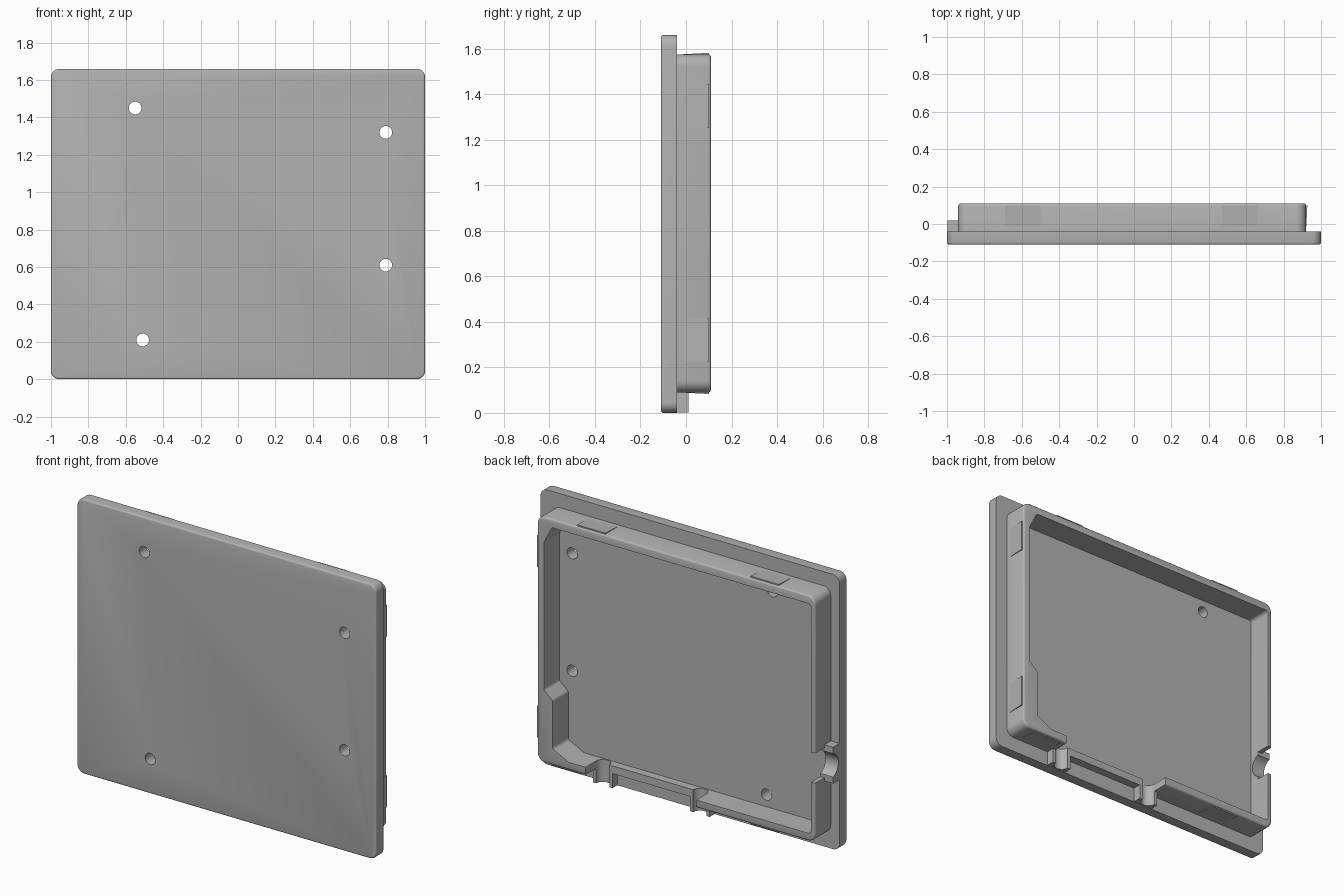
import bpy, bmesh, math
from mathutils import Vector

if "Cube" in bpy.data.objects:
    bpy.data.objects.remove(bpy.data.objects["Cube"])

grey = bpy.data.materials.new("plain grey")
grey.use_nodes = True
COLOUR = (0.45, 0.45, 0.45, 1)
grey.diffuse_color = COLOUR
grey.node_tree.nodes["Principled BSDF"].inputs["Base Color"].default_value = COLOUR


def rounded(points, radius, steps=6):
    """Round every corner of an (x, z) outline."""
    out = []
    for i, p in enumerate(points):
        p = Vector(p)
        a = (Vector(points[i - 1]) - p).normalized()
        b = (Vector(points[(i + 1) % len(points)]) - p).normalized()
        half = a.angle(b) / 2
        reach = radius / math.tan(half)
        centre = p + (a + b).normalized() * radius / math.sin(half)
        start, end = p + a * reach - centre, p + b * reach - centre
        for k in range(steps + 1):
            d = start.lerp(end, k / steps).normalized()
            out.append(centre + d * radius)
    return out


def rect(x0, x1, z0, z1):
    return [(x0, z0), (x1, z0), (x1, z1), (x0, z1)]


def prism(name, outline, y0, y1, bevel_y=None, bevel=0.012):
    """Extrude an (x, z) outline along y, softening the rim at bevel_y."""
    bm = bmesh.new()
    face = bm.faces.new([bm.verts.new((x, y0, z)) for x, z in outline])
    side = bmesh.ops.extrude_face_region(bm, geom=[face])["geom"]
    bmesh.ops.translate(bm, vec=(0, y1 - y0, 0),
                        verts=[g for g in side if isinstance(g, bmesh.types.BMVert)])
    bmesh.ops.recalc_face_normals(bm, faces=bm.faces)
    if bevel_y is not None:
        rim = [e for e in bm.edges if all(abs(v.co.y - bevel_y) < 1e-5 for v in e.verts)]
        bmesh.ops.bevel(bm, geom=rim, offset=bevel, segments=3, profile=0.5, affect='EDGES')
    mesh = bpy.data.meshes.new(name)
    bm.to_mesh(mesh)
    bm.free()
    mesh.materials.append(grey)
    ob = bpy.data.objects.new(name, mesh)
    bpy.context.collection.objects.link(ob)
    return ob


def cylinder(name, radius, depth, location, axis, sides=32):
    rotation = {'X': (0, math.pi / 2, 0), 'Y': (math.pi / 2, 0, 0), 'Z': (0, 0, 0)}[axis]
    bpy.ops.mesh.primitive_cylinder_add(vertices=sides, radius=radius, depth=depth,
                                        location=location, rotation=rotation)
    ob = bpy.context.object
    ob.name = name
    ob.data.materials.append(grey)
    return ob


def cut(target, cutters):
    """Subtract the cutters and bake the result."""
    for c in cutters:
        mod = target.modifiers.new("cut", 'BOOLEAN')
        mod.operation, mod.solver, mod.object = 'DIFFERENCE', 'EXACT', c
    bpy.context.view_layer.update()
    graph = bpy.context.evaluated_depsgraph_get()
    target.data = bpy.data.meshes.new_from_object(target.evaluated_get(graph))
    target.modifiers.clear()


FRONT, FLOOR, BACK = -0.11, -0.04, 0.11
LIP = 0.01
SADDLES = (0.55, -0.10)

# Base plate with four screw holes
plate = prism("base_plate", rounded(rect(-1, 1, 0, 1.66), 0.045), FRONT, FLOOR, FRONT, 0.01)
holes = [cylinder("hole_cutter", 0.034, 0.4, (x, 0, z), 'Y')
         for x, z in ((-0.55, 1.45), (0.79, 1.32), (0.79, 0.61), (-0.51, 0.21))]
cut(plate, holes)

# Raised rim wall, thicker at the lower left
wall = prism("rim_wall", rounded(rect(-0.94, 0.92, 0.09, 1.575), 0.05), FLOOR - 0.03, BACK, BACK)
inside = [(-0.912, 0.137), (0.71, 0.137), (0.815, 0.19), (0.815, 0.48),
          (0.874, 0.53), (0.874, 1.42), (0.82, 1.525), (-0.912, 1.525)]
pocket = prism("pocket_cutter", rounded(inside, 0.02), -0.2, 0.3)

# Cable openings: a long lowered gap in the bottom wall, and round grooves
gap = prism("gap_cutter", rect(SADDLES[1] - 0.045, SADDLES[0] + 0.045, -0.1, 0.2), LIP, 0.3)
grooves = [cylinder("groove_cutter", 0.045, 0.5, (x, LIP, 0.1), 'Z') for x in SADDLES]
PORT_Z = 0.54
port = cylinder("port_cutter", 0.075, 0.3, (-0.97, 0.045, PORT_Z), 'X')
port_gap = prism("port_gap_cutter", rect(-1.2, -0.8, PORT_Z - 0.09, PORT_Z + 0.09), 0.02, 0.3)
cut(wall, [pocket, gap, port, port_gap] + grooves)

# Saddles that carry the grooves out to the plate edge
saddles = []
for x, groove in zip(SADDLES, grooves):
    s = prism("cable_saddle", rect(x - 0.065, x + 0.065, 0.002, 0.1), FLOOR - 0.01, LIP)
    cut(s, [groove])
    saddles.append(s)
side = prism("side_saddle", rect(-0.998, -0.93, PORT_Z - 0.11, PORT_Z + 0.11), FLOOR - 0.01, 0.02)
cut(side, [port])
saddles.append(side)


# Snap wedges: flush near the plate, slightly proud near the back edge
def snap(name, centre, outward, width=0.19):
    out = Vector(outward)
    along = Vector((0, 0, 1)) if out.x else Vector((1, 0, 0))
    base = Vector(centre)
    profile = ((-0.01, -0.008), (-0.01, 0.001), (0.10, 0.007), (0.10, -0.008))
    bm = bmesh.new()
    ends = [[bm.verts.new(base + along * s * width / 2 + out * d + Vector((0, y, 0)))
             for y, d in profile] for s in (-1, 1)]
    bm.faces.new(ends[0])
    bm.faces.new(ends[1])
    for i in range(4):
        j = (i + 1) % 4
        bm.faces.new((ends[0][i], ends[0][j], ends[1][j], ends[1][i]))
    bmesh.ops.recalc_face_normals(bm, faces=bm.faces)
    mesh = bpy.data.meshes.new(name)
    bm.to_mesh(mesh)
    bm.free()
    mesh.materials.append(grey)
    bpy.context.collection.objects.link(bpy.data.objects.new(name, mesh))


for x in (-0.595, 0.565):
    snap("top_snap", (x, 0, 1.575), (0, 0, 1))
for z in (0.32, 1.35):
    snap("left_snap", (0.92, 0, z), (1, 0, 0))
snap("bottom_snap", (-0.595, 0, 0.09), (0, 0, -1))
snap("bottom_snap", (0.73, 0, 0.09), (0, 0, -1), 0.2)

# Remove the cutters and smooth the rounded edges
for c in holes + grooves + [pocket, gap, port, port_gap]:
    bpy.data.objects.remove(c)
bpy.ops.object.select_all(action='DESELECT')
for ob in [plate, wall] + saddles:
    ob.select_set(True)
bpy.context.view_layer.objects.active = plate
bpy.ops.object.shade_smooth_by_angle(angle=math.radians(35))
